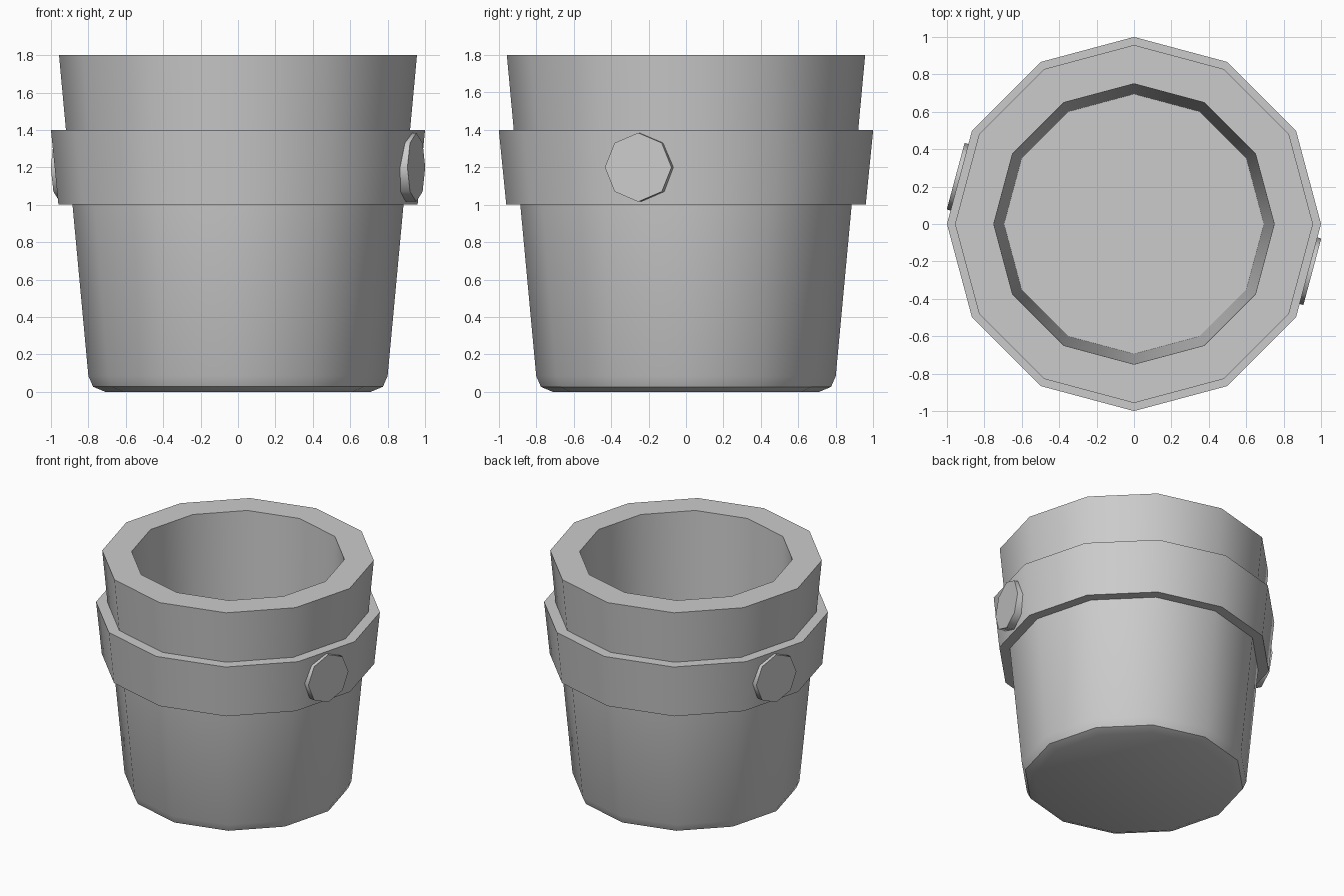
import bpy, bmesh
from math import sin, cos, pi, radians

if "Cube" in bpy.data.objects:
    bpy.data.objects.remove(bpy.data.objects["Cube"])

SIDES = 12


def finish(bm, name, angle):
    bmesh.ops.recalc_face_normals(bm, faces=bm.faces)
    mesh = bpy.data.meshes.new(name)
    bm.to_mesh(mesh)
    bm.free()
    obj = bpy.data.objects.new(name, mesh)
    bpy.context.collection.objects.link(obj)
    bpy.ops.object.select_all(action='DESELECT')
    obj.select_set(True)
    bpy.context.view_layer.objects.active = obj
    bpy.ops.object.shade_smooth_by_angle(angle=radians(angle))
    return obj


def lathe(name, profile, sides, angle):
    """Sweep (radius, height) points round z and cap both ends."""
    bm = bmesh.new()
    rings = [[bm.verts.new((r * cos(2 * pi * i / sides), r * sin(2 * pi * i / sides), z))
              for i in range(sides)] for r, z in profile]
    for a, b in zip(rings, rings[1:]):
        for i in range(sides):
            j = (i + 1) % sides
            bm.faces.new((a[i], a[j], b[j], b[i]))
    bm.faces.new(rings[0])
    bm.faces.new(rings[-1])
    return finish(bm, name, angle)


# Bucket: rounded base, tapered wall, raised band, thick rim, hollow inside
lathe("bucket", [
    (0.71, 0.0), (0.775, 0.027), (0.80, 0.085),
    (0.885, 1.0), (0.96, 1.0), (1.0, 1.4), (0.92, 1.4),
    (0.957, 1.8), (0.75, 1.8), (0.695, 0.2),
], SIDES, 40)

# Handle bolts: octagonal discs on two opposite faces of the band
for side, heading in (("right", -15), ("left", 165)):
    bolt = lathe(side + "_bolt", [(0.184, 0.90), (0.184, 0.987)], 8, 50)
    bolt.rotation_euler = (0, pi / 2, radians(heading))
    bolt.location.z = 1.2
